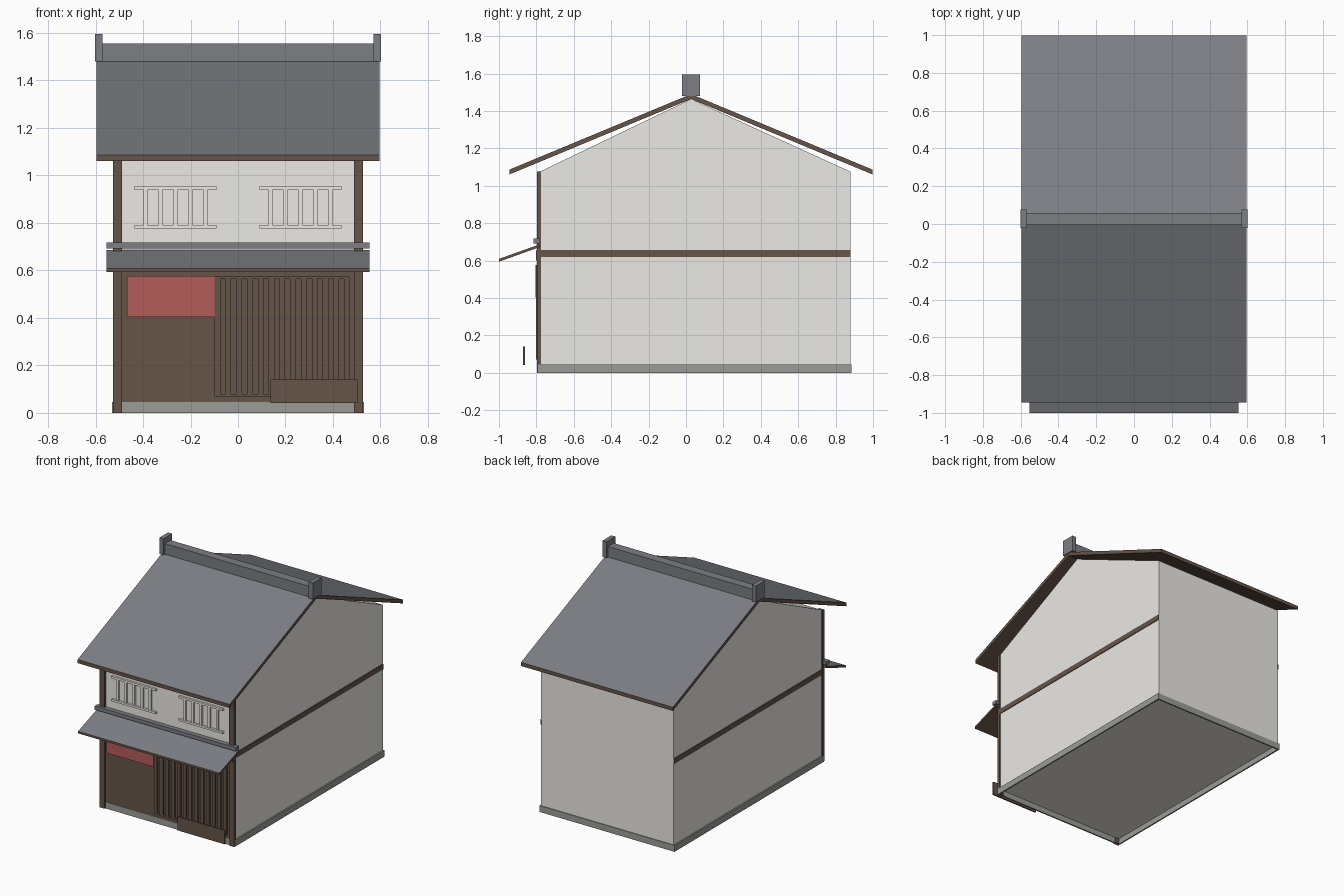
import bpy, bmesh

if "Cube" in bpy.data.objects:
    bpy.data.objects.remove(bpy.data.objects["Cube"])


def material(name, r, g, b):
    m = bpy.data.materials.new(name)
    m.diffuse_color = (r, g, b, 1)
    m.use_nodes = True
    m.node_tree.nodes["Principled BSDF"].inputs["Base Color"].default_value = m.diffuse_color
    return m


PLASTER = material("plaster", 0.83, 0.82, 0.78)
WOOD = material("dark_wood", 0.13, 0.09, 0.065)
TILE = material("roof_tile", 0.2, 0.21, 0.23)
STONE = material("stone", 0.33, 0.33, 0.31)
CLOTH = material("red_cloth", 0.45, 0.11, 0.1)


def finish(name, bm, *mats):
    bmesh.ops.recalc_face_normals(bm, faces=bm.faces)
    # second material goes on the upward facing side
    if len(mats) > 1:
        for f in bm.faces:
            f.material_index = int(f.normal.z > 0.5)
    mesh = bpy.data.meshes.new(name)
    bm.to_mesh(mesh)
    bm.free()
    for m in mats:
        mesh.materials.append(m)
    ob = bpy.data.objects.new(name, mesh)
    bpy.context.collection.objects.link(ob)
    return ob


def box(name, x, y, z, mat):
    bm = bmesh.new()
    bmesh.ops.create_cube(bm, size=1)
    for v in bm.verts:
        for i, (lo, hi) in enumerate((x, y, z)):
            v.co[i] = lo if v.co[i] < 0 else hi
    return finish(name, bm, mat)


def prism(name, profile, half_width, *mats):
    """Extrude a (y, z) profile along x."""
    bm = bmesh.new()
    face = bm.faces.new([bm.verts.new((-half_width, y, z)) for y, z in profile])
    new = bmesh.ops.extrude_face_region(bm, geom=[face])["geom"]
    bmesh.ops.translate(bm, vec=(2 * half_width, 0, 0),
                        verts=[v for v in new if isinstance(v, bmesh.types.BMVert)])
    return finish(name, bm, *mats)


def span(c, w):
    return (c - w / 2, c + w / 2)


def mirrored(s, lo, hi):
    return tuple(sorted((s * lo, s * hi)))


# Gabled house body
prism("house_body", [(-0.782, 0.04), (0.88, 0.04), (0.88, 1.075),
                     (0.027, 1.464), (-0.782, 1.075)], 0.52, PLASTER)

# Hollow stone base
box("base_front", (-0.53, 0.53), (-0.79, -0.78), (0, 0.045), STONE)
box("base_back", (-0.53, 0.53), (0.875, 0.885), (0, 0.045), STONE)
for s, side in ((-1, "left"), (1, "right")):
    box(f"base_{side}", mirrored(s, 0.52, 0.53), (-0.79, 0.885), (0, 0.045), STONE)
    # Corner posts and side bands
    box(f"post_{side}", mirrored(s, 0.488, 0.527), (-0.797, -0.775), (0, 1.075), WOOD)
    box(f"side_band_{side}", mirrored(s, 0.515, 0.525), (-0.78, 0.88), (0.62, 0.657), WOOD)

# Main roof slopes, tiled on top
RIDGE = (0.027, 1.49)
for name, y in (("roof_front", -0.945), ("roof_back", 0.998)):
    prism(name, [(y, 1.06), (y, 1.086), RIDGE, (RIDGE[0], 1.464)], 0.596, WOOD, TILE)

# Ridge with end tiles
box("ridge", (-0.596, 0.596), span(0.027, 0.064), (1.48, 1.555), TILE)
for s, side in ((-1, "left"), (1, "right")):
    box(f"ridge_end_{side}", mirrored(s, 0.57, 0.602), span(0.027, 0.098), (1.48, 1.595), TILE)

# Pent roof over the shopfront with top cap
prism("pent_roof", [(-1.0, 0.594), (-1.0, 0.609), (-0.782, 0.687), (-0.782, 0.672)],
      0.554, WOOD, TILE)
box("pent_roof_cap", (-0.554, 0.554), (-0.815, -0.78), (0.692, 0.718), TILE)

# Shopfront wall and beam
box("shopfront", (-0.49, 0.49), (-0.788, -0.78), (0.04, 0.61), WOOD)
box("shopfront_beam", (-0.52, 0.52), (-0.803, -0.78), (0.6, 0.655), WOOD)

# Door curtain
box("door_curtain", (-0.468, -0.098), (-0.804, -0.798), (0.403, 0.577), CLOTH)

# Lattice
SLATS = 13
for i in range(SLATS):
    x = -0.086 + i * 0.545 / (SLATS - 1)
    box(f"lattice_slat_{i + 1}", span(x, 0.024), (-0.802, -0.786), (0.075, 0.57), WOOD)
box("lattice_top_rail", (-0.098, 0.471), (-0.8, -0.786), (0.563, 0.575), WOOD)
box("lattice_bottom_rail", (-0.098, 0.471), (-0.8, -0.786), (0.068, 0.08), WOOD)

# Low guard board
box("guard_board", (0.136, 0.506), (-0.872, -0.862), (0.042, 0.14), WOOD)

# Upper plaster windows
for s, side in ((-1, "left"), (1, "right")):
    for z, part in ((0.784, "sill"), (0.946, "head")):
        box(f"window_{part}_{side}", span(s * 0.263, 0.347), (-0.797, -0.78),
            span(z, 0.014), PLASTER)
    for i in range(5):
        box(f"window_bar_{side}_{i + 1}", span(s * 0.263 + (i - 2) * 0.0635, 0.017),
            (-0.794, -0.78), (0.784, 0.946), PLASTER)
